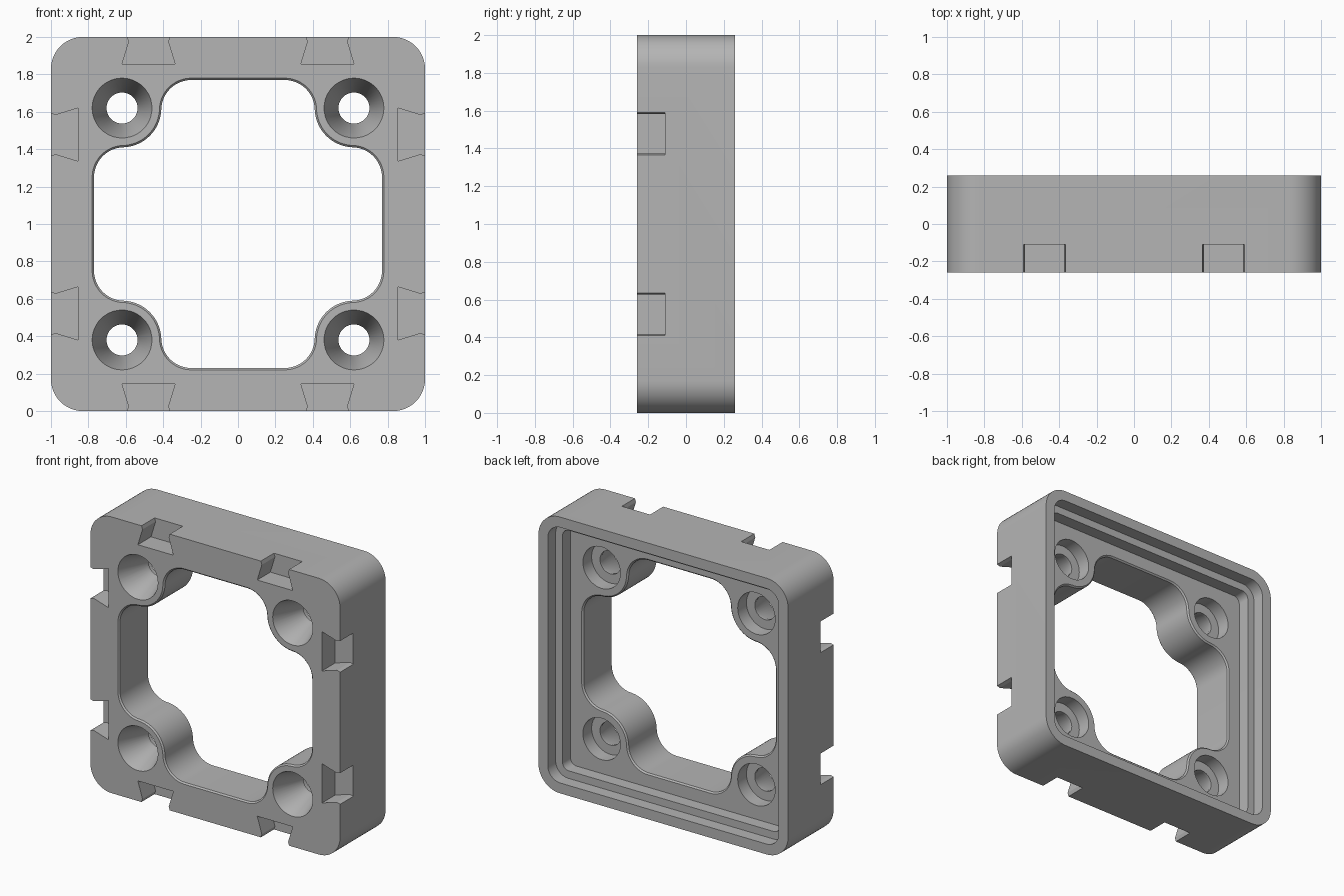
import bpy, bmesh
from math import sin, cos, radians, pi

cube = bpy.data.objects.get("Cube")
if cube:
    bpy.data.objects.remove(cube, do_unlink=True)

FRONT, BACK, FLOOR = -0.26, 0.26, 0.08
HOLE = 0.62          # screw offset from the centre, both ways
SLOT = 0.478         # dovetail offset along each side

grey = bpy.data.materials.new("plain grey")
grey.use_nodes = True
colour = (0.46, 0.46, 0.46, 1)
grey.diffuse_color = colour
grey.node_tree.nodes["Principled BSDF"].inputs["Base Color"].default_value = colour


def arc(cx, cz, r, start, end, steps=12):
    angles = [radians(start + (end - start) * i / steps) for i in range(steps + 1)]
    return [(cx + r * cos(a), cz + r * sin(a)) for a in angles]


def turned(points, quarter):
    """Rotate outline points by quarter turns about the centre."""
    for _ in range(quarter % 4):
        points = [(-z, x) for x, z in points]
    return points


def four_fold(corner):
    return [p for q in range(4) for p in turned(corner, q)]


def rounded_square(half, r):
    return four_fold(arc(half - r, half - r, r, 0, 90))


def opening(grow):
    """Window outline that swells inward around each screw boss."""
    corner = arc(0.61, 0.25, 0.16 + grow, 0, 90)
    corner += arc(HOLE, HOLE, 0.21 - grow, 270, 180, 16)
    corner += arc(0.25, 0.61, 0.16 + grow, 0, 90)
    return four_fold(corner)


def circle(cx, cz, r):
    return arc(cx, cz, r, 0, 360, 48)[:-1]


def loft(name, layers):
    """Solid through matching outlines, each placed at its own depth y."""
    bm = bmesh.new()
    rings = [[bm.verts.new((x, y, z + 1)) for x, z in pts] for y, pts in layers]
    n = len(rings[0])
    for a, b in zip(rings, rings[1:]):
        for i in range(n):
            j = (i + 1) % n
            bm.faces.new((a[i], a[j], b[j], b[i]))
    bm.faces.new(rings[0])
    bm.faces.new(rings[-1])
    bmesh.ops.recalc_face_normals(bm, faces=bm.faces)
    mesh = bpy.data.meshes.new(name)
    bm.to_mesh(mesh)
    bm.free()
    mesh.materials.append(grey)
    obj = bpy.data.objects.new(name, mesh)
    bpy.context.collection.objects.link(obj)
    return obj


# Outer block
block = rounded_square(1, 0.17)
frame = loft("square_frame", [(FRONT, block), (BACK, block)])
cutters = []

# Stepped recess in the back
rim, ledge = rounded_square(0.925, 0.1), rounded_square(0.87, 0.05)
cutters.append(loft("back_recess", [(FLOOR, ledge), (0.17, ledge), (0.17, rim), (0.4, rim)]))

# Central window with a fine chamfer on both edges
c = 0.01
cutters.append(loft("window", [(FRONT - c, opening(c)), (FRONT, opening(c)),
                               (FRONT + c, opening(0)), (FLOOR - c, opening(0)),
                               (FLOOR, opening(c)), (FLOOR + c, opening(c))]))

# Countersunk screw holes, counterbored from the back
for sx in (-1, 1):
    for sz in (-1, 1):
        rings = [(FRONT - c, 0.16), (FRONT, 0.16), (-0.04, 0.083),
                 (-0.02, 0.083), (-0.02, 0.15), (0.12, 0.15)]
        cutters.append(loft("screw_hole", [(y, circle(sx * HOLE, sz * HOLE, r))
                                           for y, r in rings]))

# Dovetail slots, two on each side
half_profile = [(0.142, 0.855), (0.105, 0.975), (0.113, 1), (0.113, 1.05)]
for quarter in range(4):
    for offset in (-SLOT, SLOT):
        pts = [(offset + w, z) for w, z in half_profile]
        pts += [(offset - w, z) for w, z in reversed(half_profile)]
        pts = turned(pts, quarter)
        cutters.append(loft("dovetail_slot", [(FRONT - 0.05, pts), (-0.11, pts)]))

# Cut everything out, then drop the cutters
for cutter in cutters:
    cutter.hide_render = True
    mod = frame.modifiers.new("cut", 'BOOLEAN')
    mod.operation, mod.solver, mod.object = 'DIFFERENCE', 'EXACT', cutter
bpy.ops.object.select_all(action='DESELECT')
bpy.context.view_layer.objects.active = frame
frame.select_set(True)
for mod in list(frame.modifiers):
    bpy.ops.object.modifier_apply(modifier=mod.name)
for cutter in cutters:
    bpy.data.objects.remove(cutter, do_unlink=True)

bpy.ops.object.shade_smooth_by_angle(angle=radians(25))
